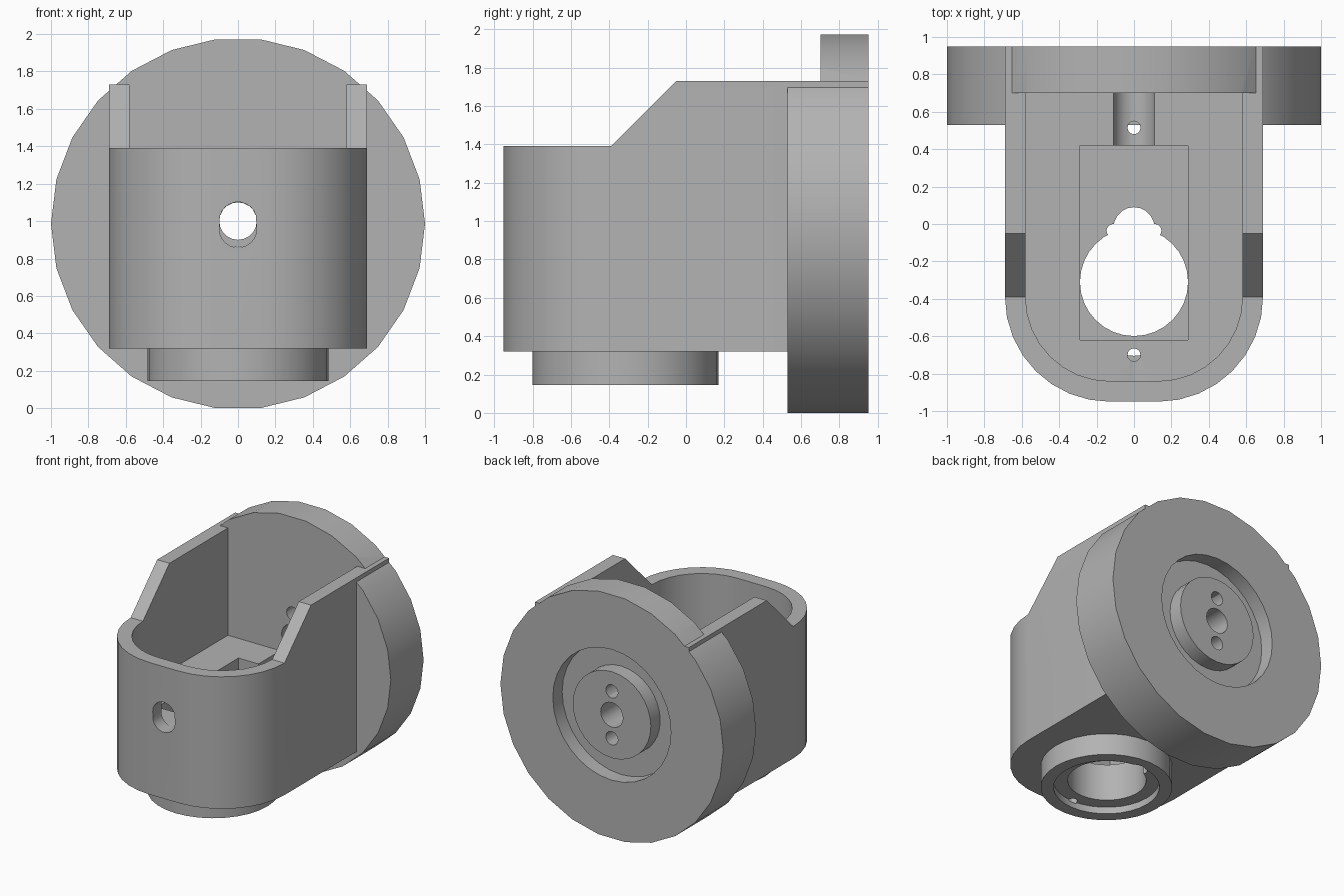
import bpy, bmesh
from math import sin, cos, pi, radians
from mathutils import Vector

if "Cube" in bpy.data.objects:
    bpy.data.objects.remove(bpy.data.objects["Cube"], do_unlink=True)

grey = bpy.data.materials.new("plain_grey")
grey.use_nodes = True
GREY = (0.45, 0.45, 0.45, 1)
grey.diffuse_color = GREY
grey.node_tree.nodes["Principled BSDF"].inputs["Base Color"].default_value = GREY

# Maps outline coordinates (a, b) and depth d into model space
AXES = {
    "x": lambda a, b, d: Vector((d, a, b)),
    "y": lambda a, b, d: Vector((a, d, b)),
    "z": lambda a, b, d: Vector((a, b, d)),
}


def prism(name, outline, axis, start, end):
    """Extrude a flat outline along an axis."""
    bm = bmesh.new()
    place = AXES[axis]
    face = bm.faces.new([bm.verts.new(place(a, b, start)) for a, b in outline])
    extruded = bmesh.ops.extrude_face_region(bm, geom=[face])
    moved = [g for g in extruded["geom"] if isinstance(g, bmesh.types.BMVert)]
    bmesh.ops.translate(bm, verts=moved, vec=place(0, 0, end - start))
    bmesh.ops.recalc_face_normals(bm, faces=bm.faces)
    mesh = bpy.data.meshes.new(name)
    bm.to_mesh(mesh)
    bm.free()
    mesh.materials.append(grey)
    obj = bpy.data.objects.new(name, mesh)
    bpy.context.collection.objects.link(obj)
    return obj


def circle(a, b, r, n=32, squash=1.0):
    return [(a + r * cos(2 * pi * i / n), b + squash * r * sin(2 * pi * i / n))
            for i in range(n)]


def rectangle(a0, a1, b0, b1):
    return [(a0, b0), (a1, b0), (a1, b1), (a0, b1)]


def u_shape(half, corner, back, steps=8):
    """Plan with a straight back and two rounded front corners."""
    cx, cy = half - corner, -0.39
    arc = [(cx + corner * cos(t), cy - corner * sin(t))
           for t in (pi / 2 * i / steps for i in range(steps + 1))]
    right = [(half, back)] + arc
    return right + [(-x, y) for x, y in reversed(right)]


def combine(target, tool, operation):
    bpy.context.view_layer.objects.active = target
    mod = target.modifiers.new("boolean", "BOOLEAN")
    mod.operation = operation
    mod.solver = "EXACT"
    mod.object = tool
    bpy.ops.object.modifier_apply(modifier=mod.name)
    bpy.data.objects.remove(tool, do_unlink=True)


def add(*args):
    combine(housing, prism(*args), "UNION")


def cut(*args):
    combine(housing, prism(*args), "DIFFERENCE")


# Housing walls, mounting disc and lower collar
housing = prism("joint_housing", u_shape(0.69, 0.56, 0.95), "z", 0.32, 1.73)
add("disc", circle(0, 0.986, 1, 26, 0.993), "y", 0.53, 0.95)
add("collar", circle(0, -0.315, 0.485), "z", 0.145, 0.5)

# Sloping top profile and open cavity
cut("top_profile", [(-1.2, 1.39), (-0.39, 1.39), (-0.05, 1.73), (0.70, 1.73),
                    (0.70, 2.3), (-1.2, 2.3)], "x", -1.2, 1.2)
cut("cavity", u_shape(0.58, 0.45, 0.70), "z", 0.86, 2.4)

# Floor pocket, rear channel and the stepped opening below it
cut("pocket", rectangle(-0.29, 0.29, -0.62, 0.42), "z", 0.5, 1.0)
cut("channel", circle(0, 0.85, 0.112, 24), "y", 0.3, 0.70)
cut("collar_bore", circle(0, -0.315, 0.39), "z", 0, 0.2)
cut("shaft_opening", circle(0, -0.31, 0.289), "z", 0.1, 0.7)
cut("gear_opening", circle(0, -0.02, 0.11, 20), "z", 0.1, 0.7)
for side in (-1, 1):
    cut("notch", circle(side * 0.112, -0.035, 0.035, 12), "z", 0.1, 0.7)

# Small vertical screw holes
cut("front_screw", circle(0, -0.70, 0.035, 12), "z", 0.19, 1.0)
cut("rear_screw", circle(0, 0.515, 0.035, 12), "z", 0.2, 1.0)

# Ring groove with a central boss on the back
cut("groove", circle(0, 1, 0.53), "y", 0.83, 1.1)
add("boss", circle(0, 1, 0.35), "y", 0.78, 0.95)

# Axle hole and its two screw holes
cut("axle_hole", circle(0, 1, 0.10, 20), "y", 0.6, 1.1)
for z in (0.81, 1.19):
    cut("axle_screw", circle(0, z, 0.055, 12), "y", 0.6, 1.1)

# Slightly oblong cable hole in the front wall
slot = [(a, b + (0.022 if b > 0.98 else -0.022)) for a, b in circle(0, 0.98, 0.10, 22)]
cut("cable_hole", slot, "y", -1.1, -0.7)

# Smooth curved walls, crisp edges
bpy.ops.object.select_all(action="DESELECT")
housing.select_set(True)
bpy.context.view_layer.objects.active = housing
bpy.ops.object.shade_smooth_by_angle(angle=radians(30))
